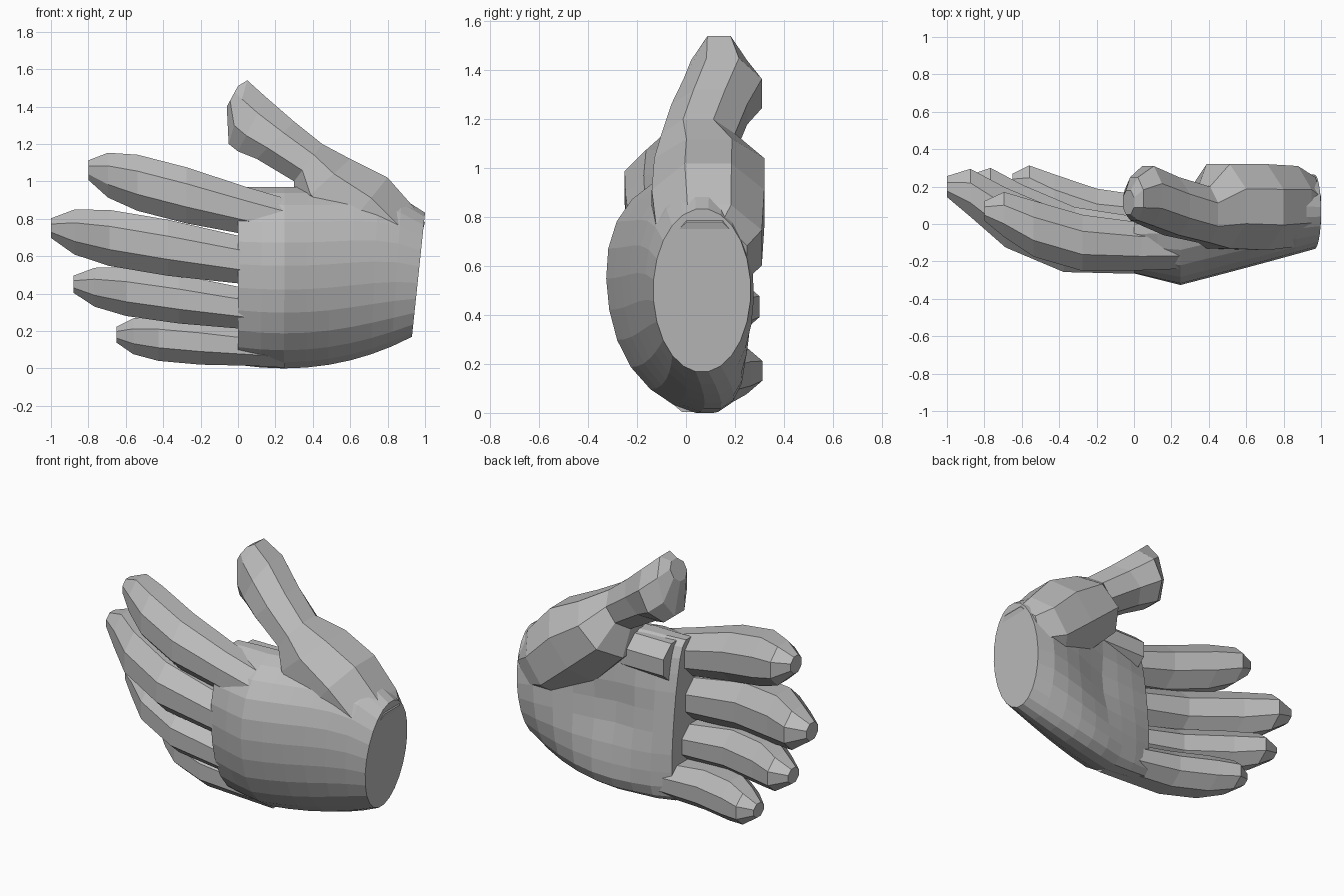
import bpy, bmesh, math
from mathutils import Vector

cube = bpy.data.objects.get("Cube")
if cube:
    bpy.data.objects.remove(cube, do_unlink=True)

colour = (0.5, 0.5, 0.5, 1)
grey = bpy.data.materials.new("plain_grey")
grey.use_nodes = True
grey.diffuse_color = colour
grey.node_tree.nodes["Principled BSDF"].inputs["Base Color"].default_value = colour


def oval_ring(upper, lower, front, back, sides):
    """Closed ring of points between an upper and a lower (x, z) edge."""
    upper = Vector((upper[0], 0, upper[1]))
    lower = Vector((lower[0], 0, lower[1]))
    depth = Vector((0, back - front, 0))
    centre = (upper + lower) / 2 + Vector((0, (front + back) / 2, 0))
    fit = 2 * math.cos(math.pi / sides)
    ring = []
    for i in range(sides):
        angle = math.tau * (i + 0.5) / sides
        offset = (upper - lower) * math.cos(angle) + depth * math.sin(angle)
        ring.append(centre + offset / fit)
    return ring


def skin(name, rings):
    """Join neighbouring rings with faces and close both ends."""
    bm = bmesh.new()
    loops = [[bm.verts.new(point) for point in ring] for ring in rings]
    for near, far in zip(loops, loops[1:]):
        for i in range(len(near)):
            bm.faces.new((near[i - 1], near[i], far[i], far[i - 1]))
    bm.faces.new(loops[0])
    bm.faces.new(loops[-1])
    bmesh.ops.recalc_face_normals(bm, faces=bm.faces)
    mesh = bpy.data.meshes.new(name)
    bm.to_mesh(mesh)
    bm.free()
    mesh.materials.append(grey)
    part = bpy.data.objects.new(name, mesh)
    bpy.context.collection.objects.link(part)


def palm_ring(x):
    """Palm outline at x: arched over the knuckles, hollow on the inner side."""
    top = 0.97 - 1.1 * max(0, x - 0.5) ** 3
    bottom = 0.3 * (x - 0.25) ** 2
    front = 0.25 * abs(x - 0.25) - 0.32
    back = 0.29 - 0.3 * (x - 0.7) ** 2
    ring = oval_ring((x, top), (x - 0.07 * x * x, bottom), front, back, 24)
    middle, half = (top + bottom) / 2, (top - bottom) / 2
    for point in ring:
        rise = (point.z - middle) / half
        if point.y > 0:
            nearness = max(0, 1 - abs(rise) * 1.2)
            point.y -= 0.13 * nearness * max(0, 1 - 2 * abs(x - 0.4))
        point.y += (1 - x * x) * (0.08 * rise ** 4 - 0.05 * rise)
    return ring


def finger_ring(base, tip, height, depth, stage):
    """Finger outline at one stage of the curl from base to tip."""
    along, curl, girth = stage
    x, z = (a + (b - a) * along for a, b in ((base.x, tip.x), (base.z, tip.z)))
    y = base.y + (tip.y - base.y) * curl
    h, d = height * girth, depth * girth
    return oval_ring((x, z + h), (x, z - h), y - d, y + d, 8)


# Palm with a flat wrist cut
skin("palm", [palm_ring(i / 8) for i in range(9)])

# Thumb, growing out of the mound beside the wrist
thumb = [
    ((1, 0.78), (0.9, 0.45), -0.1, 0.25),
    ((0.95, 0.85), (0.7, 0.5), -0.12, 0.31),
    ((0.8, 1.02), (0.5, 0.65), -0.14, 0.32),
    ((0.6, 1.12), (0.3, 0.85), -0.13, 0.32),
    ((0.45, 1.2), (0.3, 1), -0.1, 0.2),
    ((0.3, 1.32), (0.1, 1.12), -0.06, 0.25),
    ((0.15, 1.45), (0, 1.16), -0.01, 0.31),
    ((0.05, 1.54), (-0.05, 1.2), 0.02, 0.25),
    ((0, 1.51), (-0.06, 1.4), 0.05, 0.18),
]
skin("thumb", [oval_ring(*section, 8) for section in thumb])

# Fingers: base, tip, half height and half depth
fingers = {
    "index_finger": ((0.25, -0.12, 0.79), (-0.8, 0.07, 1.06), 0.15, 0.15),
    "middle_finger": ((0.25, -0.13, 0.54), (-1, 0.2, 0.75), 0.15, 0.16),
    "ring_finger": ((0.25, -0.09, 0.29), (-0.88, 0.21, 0.45), 0.13, 0.15),
    "little_finger": ((0.25, 0.03, 0.1), (-0.65, 0.22, 0.18), 0.12, 0.14),
}
# Stages of every finger: way along, share of the curl, girth
stages = [(0, 0, 0.8), (0.2, 0, 0.85), (0.5, 0.1, 1),
          (0.75, 0.5, 1), (0.9, 0.9, 0.8), (1, 1, 0.35)]
for name, (base, tip, height, depth) in fingers.items():
    skin(name, [finger_ring(Vector(base), Vector(tip), height, depth, stage)
                for stage in stages])

# Web of skin between the thumb and the index finger
skin("thumb_web", [oval_ring((x, 0.96), (x, 0.72), -0.12, 0.15, 8)
                   for x in (0.05, 0.4, 0.7)])
